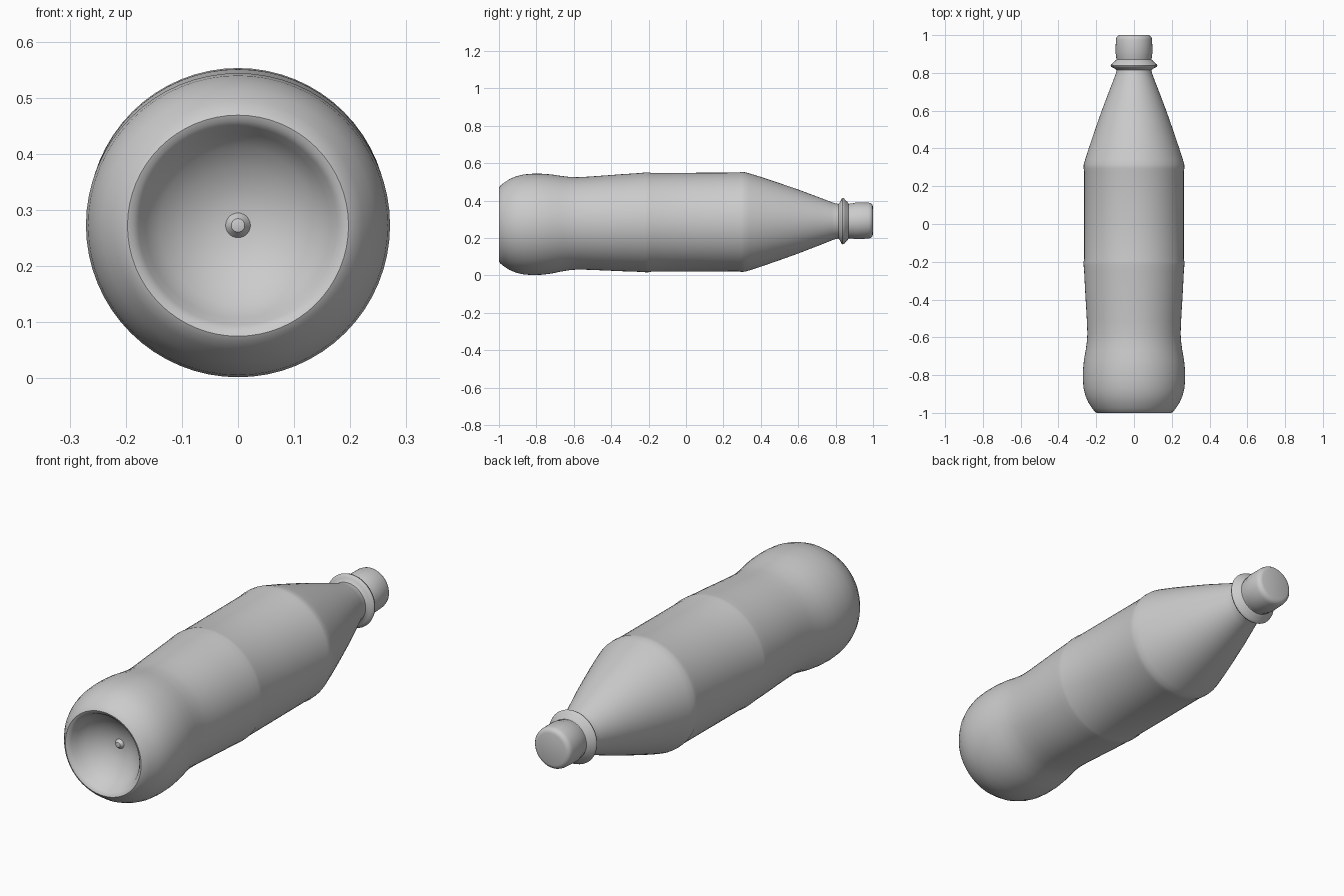
import bpy, bmesh, math

SIDES = 64

grey = bpy.data.materials.new("light_grey")
grey.diffuse_color = (0.6, 0.6, 0.6, 1)

# The bottle's axis rises slightly from base to cap: (y, z of axis)
AXIS = [(-1.0, 0.272), (-0.8, 0.273), (-0.6, 0.278), (-0.2, 0.284),
        (0.3, 0.286), (0.85, 0.290), (1.0, 0.294)]


def axis_z(y):
    for (y0, z0), (y1, z1) in zip(AXIS, AXIS[1:]):
        if y <= y1:
            return z0 + (z1 - z0) * max(0, y - y0) / (y1 - y0)
    return AXIS[-1][1]


def lathe(name, profile, angle=40):
    """Turn a (y, radius) profile round the long axis; radius 0 makes a tip."""
    bm = bmesh.new()
    rings = []
    for y, r in profile:
        z = axis_z(y)
        if r == 0:
            rings.append([bm.verts.new((0, y, z))])
        else:
            rings.append([bm.verts.new((r * math.cos(a), y, z + r * math.sin(a)))
                          for a in (2 * math.pi * i / SIDES for i in range(SIDES))])
    for a, b in zip(rings, rings[1:]):
        for i in range(SIDES):
            j = (i + 1) % SIDES
            corners = [a[i % len(a)], a[j % len(a)], b[j % len(b)], b[i % len(b)]]
            bm.faces.new(list(dict.fromkeys(corners)))
    bmesh.ops.recalc_face_normals(bm, faces=bm.faces)
    mesh = bpy.data.meshes.new(name)
    bm.to_mesh(mesh)
    bm.free()
    mesh.materials.append(grey)
    obj = bpy.data.objects.new(name, mesh)
    bpy.context.collection.objects.link(obj)
    bpy.ops.object.select_all(action='DESELECT')
    obj.select_set(True)
    bpy.context.view_layer.objects.active = obj
    bpy.ops.object.shade_smooth_by_angle(angle=math.radians(angle))
    return obj


# Hollow base with a small central nub
punt = [(-0.895, 0), (-0.892, 0.012), (-0.878, 0.022), (-0.880, 0.04),
        (-0.888, 0.07), (-0.905, 0.105), (-0.930, 0.14), (-0.960, 0.165),
        (-0.985, 0.177), (-0.996, 0.187)]
# Rounded foot, waist, label band with its two seams, and tapering shoulder
body = [(-1.0, 0.197), (-0.994, 0.207), (-0.975, 0.222), (-0.945, 0.242),
        (-0.91, 0.257), (-0.87, 0.267), (-0.82, 0.271), (-0.77, 0.270),
        (-0.72, 0.265), (-0.67, 0.256), (-0.62, 0.249), (-0.58, 0.247),
        (-0.52, 0.249), (-0.45, 0.253), (-0.35, 0.259), (-0.25, 0.264),
        (-0.215, 0.267), (-0.20, 0.267), (-0.185, 0.264), (0.0, 0.264),
        (0.28, 0.264), (0.295, 0.267), (0.315, 0.266), (0.34, 0.259),
        (0.40, 0.240), (0.50, 0.206), (0.60, 0.171), (0.70, 0.133),
        (0.78, 0.102), (0.80, 0.095), (0.815, 0.093)]
# Neck flange and the neck running up into the cap
neck = [(0.820, 0.098), (0.826, 0.108), (0.832, 0.121), (0.838, 0.124),
        (0.846, 0.121), (0.852, 0.112), (0.862, 0.104), (0.870, 0.092),
        (0.90, 0.088), (0.95, 0.088), (0.95, 0)]
lathe("bottle", punt + body + neck)

# Screw cap
lathe("cap", [(0.866, 0), (0.866, 0.089), (0.878, 0.094), (0.895, 0.095),
              (0.905, 0.098), (0.975, 0.096), (0.988, 0.093), (0.996, 0.086),
              (1.0, 0.074), (1.0, 0)])
